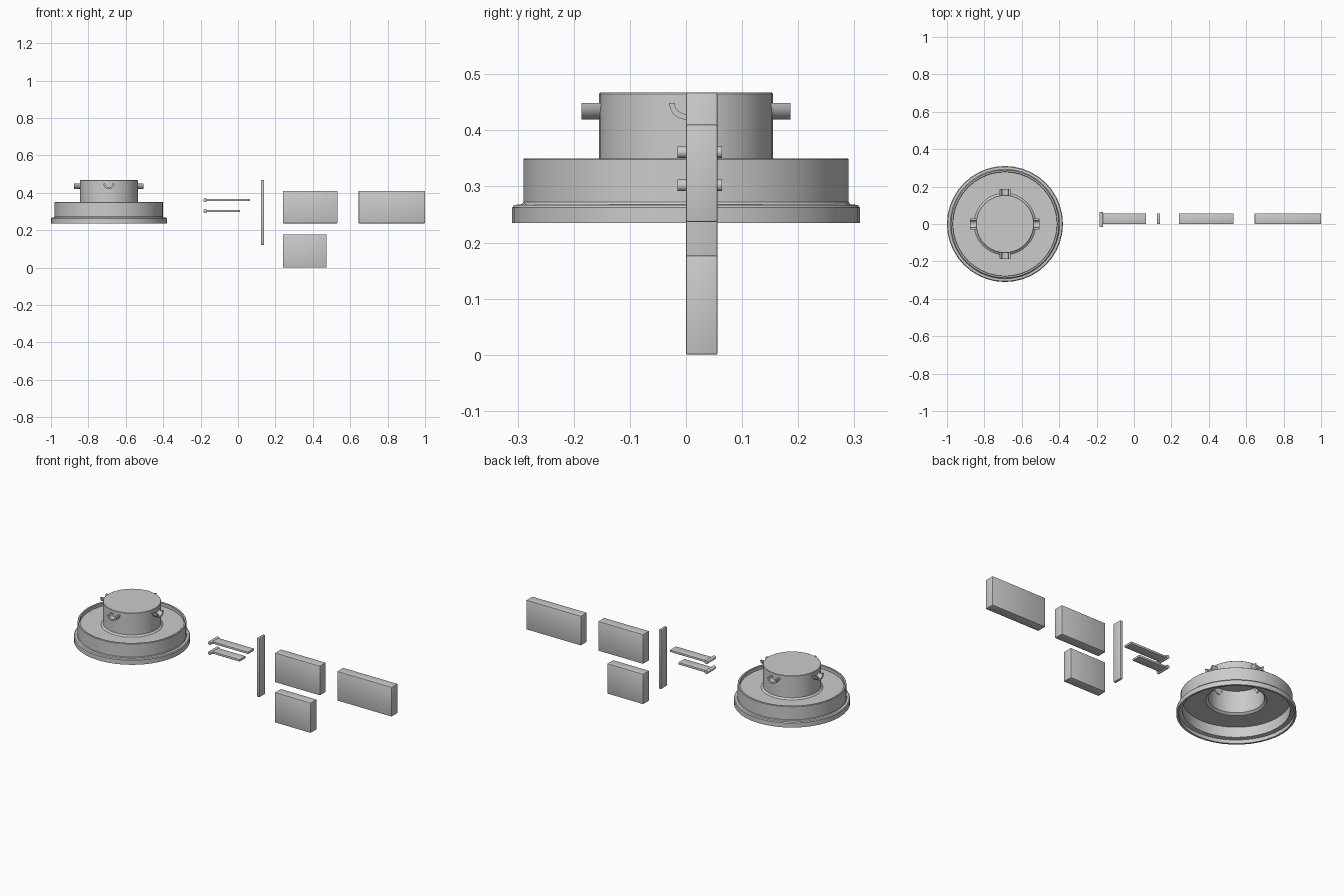
import bpy, bmesh
from math import pi, radians, sin, cos
from mathutils import Matrix

if "Cube" in bpy.data.objects:
    bpy.data.objects.remove(bpy.data.objects["Cube"])

LID_X = -0.69


def make(name, bm, angle=30):
    bmesh.ops.recalc_face_normals(bm, faces=bm.faces[:])
    me = bpy.data.meshes.new(name)
    bm.to_mesh(me)
    bm.free()
    ob = bpy.data.objects.new(name, me)
    bpy.context.collection.objects.link(ob)
    bpy.ops.object.select_all(action='DESELECT')
    ob.select_set(True)
    bpy.context.view_layer.objects.active = ob
    bpy.ops.object.shade_smooth_by_angle(angle=radians(angle))
    return ob


def revolve(name, profile, x, steps):
    bm = bmesh.new()
    vs = [bm.verts.new((r, 0, z)) for r, z in profile]
    edges = [bm.edges.new(p) for p in zip(vs, vs[1:])]
    bmesh.ops.spin(bm, geom=vs + edges, cent=(0, 0, 0), axis=(0, 0, 1),
                   angle=2 * pi, steps=steps)
    bmesh.ops.remove_doubles(bm, verts=bm.verts[:], dist=1e-5)
    bmesh.ops.translate(bm, verts=bm.verts[:], vec=(x, 0, 0))
    return make(name, bm)


def box(name, x, y, z, bevel=0.0):
    bm = bmesh.new()
    size = [b - a for a, b in (x, y, z)]
    mid = [(a + b) / 2 for a, b in (x, y, z)]
    bmesh.ops.create_cube(bm, size=1, matrix=Matrix.Translation(mid) @ Matrix.Diagonal((*size, 1)))
    if bevel:
        bmesh.ops.bevel(bm, geom=bm.edges[:], offset=bevel, segments=2,
                        profile=0.5, affect='EDGES')
    return make(name, bm)


# Hollow lid: flange, recessed deck and raised centre drum
revolve("lid", [
    (0, .467), (.153, .467), (.155, .465), (.155, .338), (.158, .335), (.165, .33),
    (.278, .33), (.278, .348), (.280, .35), (.288, .35), (.29, .348),
    (.29, .272), (.293, .268), (.306, .267), (.31, .262), (.31, .235),
    (.299, .235), (.299, .256), (.278, .260), (.278, .32), (.158, .32),
    (.145, .33), (.145, .457), (0, .457)], LID_X, 40)

# Half-pipe pegs around the drum
for i in range(4):
    bm = bmesh.new()
    n = 12
    arc = [pi + pi * k / n for k in range(n + 1)]
    ring = [(.03 * cos(a), .03 * sin(a)) for a in arc]
    ring += [(.02 * cos(a), .02 * sin(a)) for a in reversed(arc)]
    inner = [bm.verts.new((.14, y, .449 + z)) for y, z in ring]
    outer = [bm.verts.new((.186, y, .449 + z)) for y, z in ring]
    m = len(ring)
    for k in range(m):
        j = (k + 1) % m
        bm.faces.new((inner[k], inner[j], outer[j], outer[k]))
    for k in range(n):
        for v in (inner, outer):
            bm.faces.new((v[k], v[k + 1], v[m - 2 - k], v[m - 1 - k]))
    bm.transform(Matrix.Translation((LID_X, 0, 0)) @ Matrix.Rotation(i * pi / 2, 4, 'Z'))
    make(f"drum_peg_{i + 1}", bm)

# Flat latch blades with a round hinge pin at one end
for name, z, end in (("upper", .361, .065), ("lower", .302, .01)):
    box(f"{name}_blade", (-.172, end), (.001, .056), (z - .006, z + .006), .001)
    bm = bmesh.new()
    bmesh.ops.create_cone(bm, cap_ends=True, segments=20, radius1=.0105, radius2=.0105,
                          depth=.079, matrix=Matrix.Translation((-.175, .0245, z))
                          @ Matrix.Rotation(pi / 2, 4, 'X'))
    make(f"{name}_hinge_pin", bm)

# Upright strip
box("upright_strip", (.123, .139), (0, .056), (.12, .467), .003)

# Solid blocks
box("medium_block", (.24, .533), (0, .056), (.237, .41), .003)
box("large_block", (.645, 1.0), (0, .056), (.237, .41), .003)
box("small_block", (.24, .473), (0, .056), (0, .177), .003)
